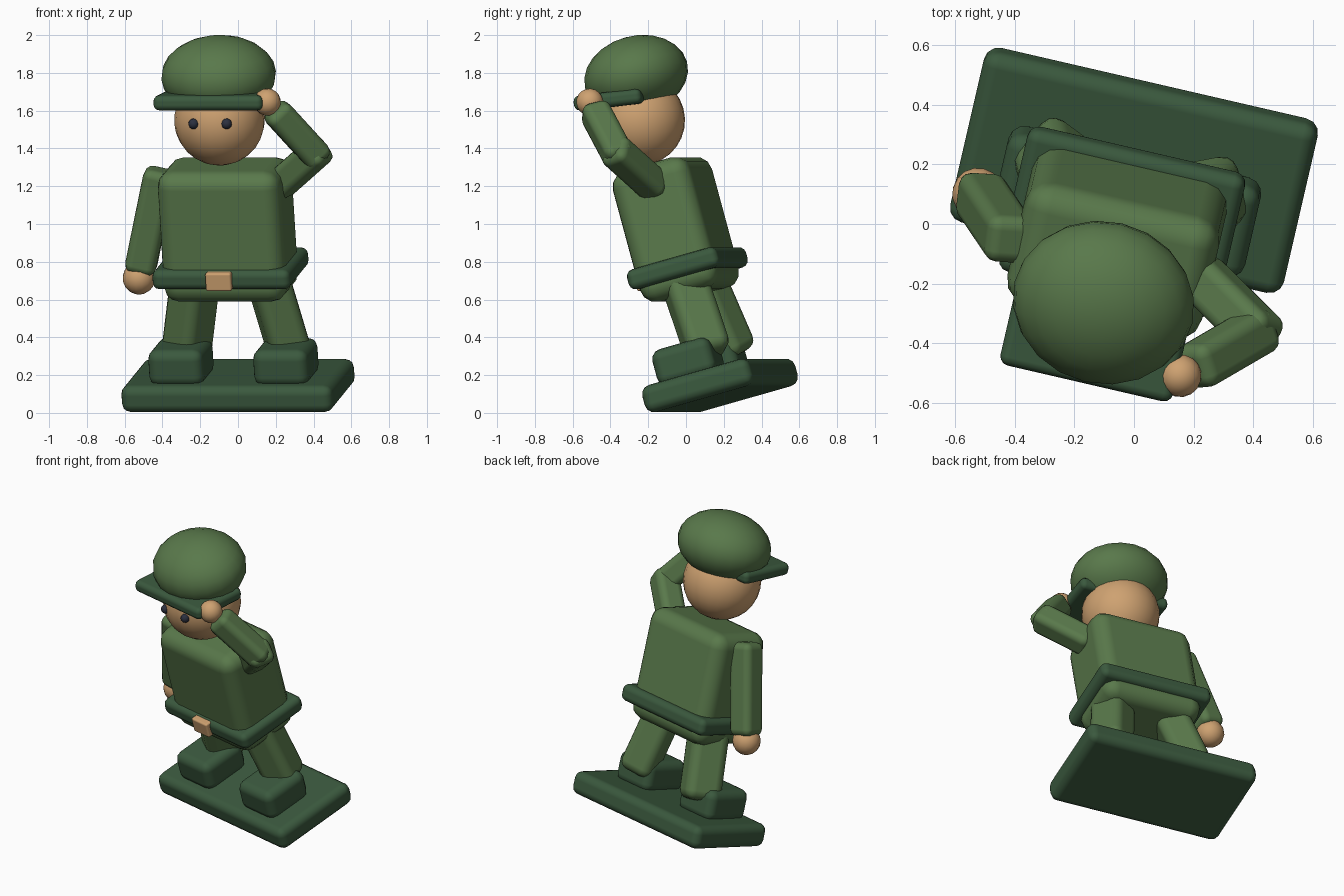
import bpy, bmesh
from math import radians
from mathutils import Matrix, Vector

cube = bpy.data.objects.get("Cube")
if cube:
    bpy.data.objects.remove(cube, do_unlink=True)

# Whole figure leans forward and is turned slightly; parts are placed in its own frame
POSE = (Matrix.Translation((0, 0.18, 0.145))
        @ Matrix.Rotation(radians(-13), 4, 'Z')
        @ Matrix.Rotation(radians(15.5), 4, 'X'))


def material(name, rgb):
    mat = bpy.data.materials.new(name)
    mat.use_nodes = True
    mat.diffuse_color = (*rgb, 1)
    mat.node_tree.nodes["Principled BSDF"].inputs["Base Color"].default_value = (*rgb, 1)
    return mat


GREEN = material("uniform_green", (0.10, 0.19, 0.07))
DARK = material("dark_green", (0.043, 0.10, 0.048))
SKIN = material("tan", (0.62, 0.36, 0.165))
NAVY = material("eye_navy", (0.025, 0.03, 0.05))


def finish(name, bm, mat, place):
    mesh = bpy.data.meshes.new(name)
    for face in bm.faces:
        face.smooth = True
    bm.to_mesh(mesh)
    bm.free()
    mesh.materials.append(mat)
    obj = bpy.data.objects.new(name, mesh)
    bpy.context.collection.objects.link(obj)
    obj.matrix_world = POSE @ place
    return obj


def box(name, centre, size, bevel, mat, turn=Matrix()):
    """Rounded box."""
    bm = bmesh.new()
    bmesh.ops.create_cube(bm, size=1, matrix=Matrix.Diagonal((*size, 1)))
    obj = finish(name, bm, mat, Matrix.Translation(centre) @ turn)
    mod = obj.modifiers.new("rounding", 'BEVEL')
    mod.width = bevel
    mod.segments = 3
    mod.harden_normals = True
    return obj


def limb(name, a, b, width, depth, bevel, mat):
    """Rounded box running from point a to point b."""
    a, b = Vector(a), Vector(b)
    turn = (b - a).to_track_quat('Z', 'Y').to_matrix().to_4x4()
    return box(name, (a + b) / 2, (width, depth, (b - a).length), bevel, mat, turn)


def ball(name, centre, radii, mat, segments=20):
    bm = bmesh.new()
    bmesh.ops.create_uvsphere(bm, u_segments=segments, v_segments=segments * 3 // 5,
                              radius=1, matrix=Matrix.Diagonal((*radii, 1)))
    return finish(name, bm, mat, Matrix.Translation(centre))


# Stand
box("base", (0, 0, 0), (1.15, 0.61, 0.148), 0.05, DARK)

# Boots, legs and eyes on both sides
for side, s in (("right", -1), ("left", 1)):
    box(side + "_boot", (s * 0.285, -0.07, 0.15), (0.30, 0.33, 0.20), 0.055, DARK)
    limb(side + "_leg", (s * 0.285, 0.05, 0.15), (s * 0.19, 0.0, 0.62),
         0.235, 0.215, 0.06, GREEN)
    ball(side + "_eye", (s * 0.09, -0.262, 1.51), (0.028,) * 3, NAVY, 12)

# Trunk
box("torso", (0, -0.01, 0.86), (0.67, 0.44, 0.72), 0.09, GREEN)
box("belt", (0, -0.005, 0.645), (0.75, 0.51, 0.11), 0.04, DARK)
box("buckle", (-0.005, -0.262, 0.645), (0.14, 0.05, 0.10), 0.012, SKIN)

# Head and cap
ball("head", (0, -0.045, 1.47), (0.24,) * 3, SKIN, 24)
ball("cap", (0, 0, 1.705), (0.307, 0.278, 0.208), GREEN)
box("visor", (0, -0.125, 1.605), (0.595, 0.37, 0.08), 0.032, DARK,
    Matrix.Rotation(radians(-9), 4, 'X'))

# Hanging arm
limb("right_arm", (-0.345, -0.01, 1.19), (-0.49, -0.025, 0.63), 0.165, 0.165, 0.045, GREEN)
ball("right_hand", (-0.493, -0.035, 0.60), (0.087,) * 3, SKIN, 16)

# Saluting arm
limb("left_upper_arm", (0.27, 0.01, 1.08), (0.56, -0.105, 1.335), 0.16, 0.16, 0.045, GREEN)
limb("left_forearm", (0.545, -0.08, 1.26), (0.335, -0.197, 1.575), 0.155, 0.155, 0.045, GREEN)
ball("left_hand", (0.306, -0.213, 1.616), (0.072,) * 3, SKIN, 16)
